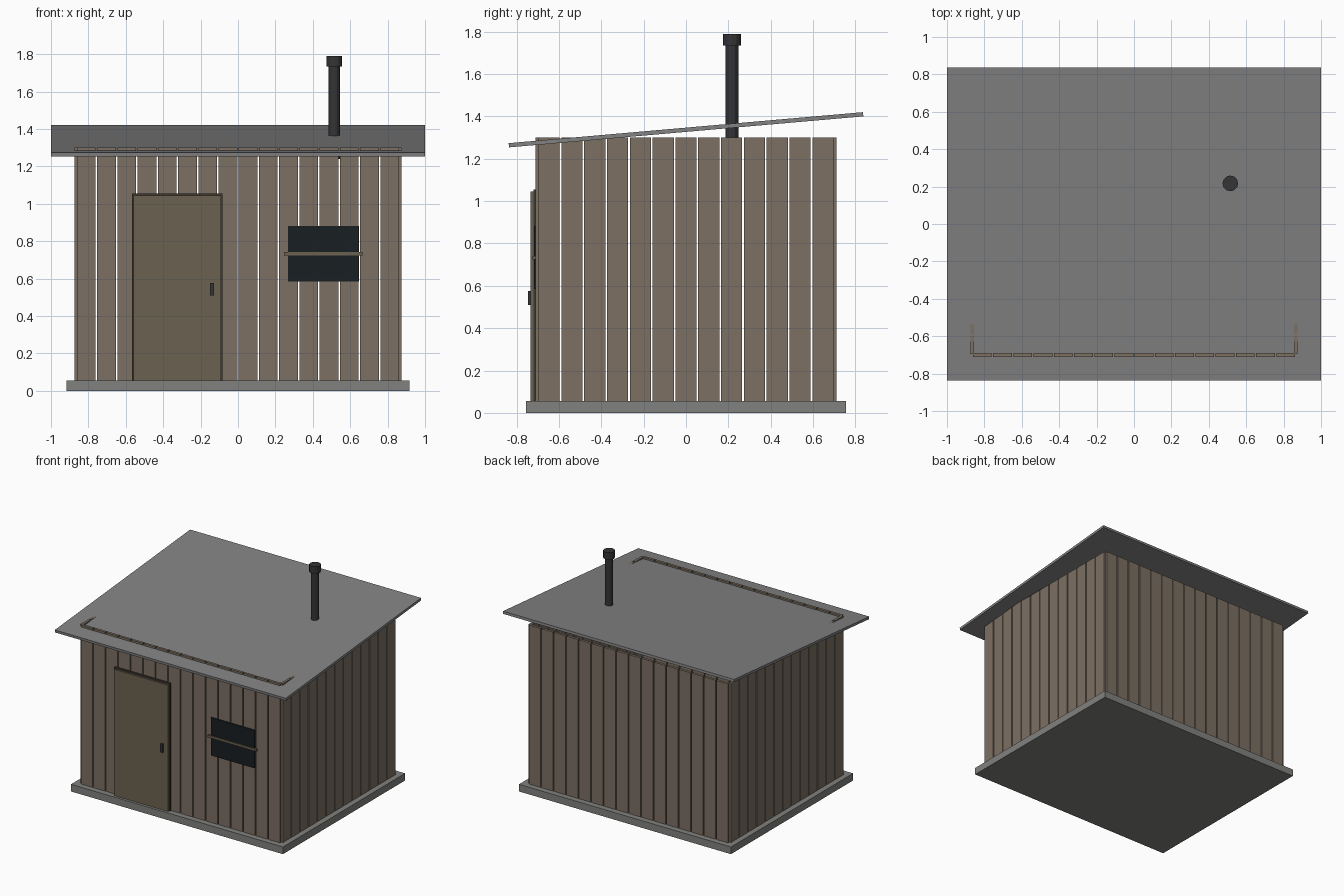
import bpy, math

if "Cube" in bpy.data.objects:
    bpy.data.objects.remove(bpy.data.objects["Cube"])


def mat(name, r, g, b):
    m = bpy.data.materials.new(name)
    m.diffuse_color = (r, g, b, 1)
    m.use_nodes = True
    m.node_tree.nodes["Principled BSDF"].inputs["Base Color"].default_value = m.diffuse_color
    return m


WOOD = mat("weathered_wood", 0.20, 0.16, 0.125)
DOOR = mat("door_wood", 0.145, 0.122, 0.082)
TRIM = mat("dark_trim", 0.05, 0.04, 0.032)
GLASS = mat("dark_glass", 0.009, 0.013, 0.015)
IRON = mat("dark_iron", 0.035, 0.035, 0.038)
SHEET = mat("roof_sheet", 0.22, 0.225, 0.22)
STONE = mat("concrete", 0.22, 0.22, 0.21)


def box(name, x, y, z, material, tilt=0):
    """Box from (min, max) pairs on each axis."""
    lo, hi = zip(x, y, z)
    bpy.ops.mesh.primitive_cube_add(
        size=1, location=[(a + b) / 2 for a, b in zip(lo, hi)])
    ob = bpy.context.object
    ob.name = name
    ob.scale = [b - a for a, b in zip(lo, hi)]
    bpy.ops.object.transform_apply(location=False, rotation=False, scale=True)
    ob.rotation_euler.x = tilt
    ob.data.materials.append(material)
    return ob


def tube(name, radius, z0, z1, material):
    bpy.ops.mesh.primitive_cylinder_add(
        vertices=12, radius=radius, depth=z1 - z0,
        location=(0.515, 0.217, (z0 + z1) / 2))
    ob = bpy.context.object
    ob.name = name
    ob.data.materials.append(material)


# Base slab
box("base_slab", (-0.918, 0.918), (-0.755, 0.755), (0, 0.056), STONE)

# Plank walls: hollow hut with narrow gaps between the boards
HALF_X, HALF_Y, THICK, GAP = 0.865, 0.70, 0.01, 0.004
HEIGHT = (0.055, 1.30)


def spans(half, count):
    step = 2 * half / count
    return [(-half + i * step + GAP, -half + (i + 1) * step - GAP)
            for i in range(count)]


for side, label in ((-1, "front"), (1, "back")):
    c = side * HALF_Y
    for s in spans(HALF_X, 16):
        box(label + "_plank", s, (c - THICK, c + THICK), HEIGHT, WOOD)
for side, label in ((-1, "left"), (1, "right")):
    c = side * HALF_X
    for s in spans(HALF_Y, 13):
        box(label + "_plank", (c - THICK, c + THICK), s, HEIGHT, WOOD)

# Sloping roof sheet
box("roof", (-1, 1), (-0.84, 0.84), (1.327, 1.347), SHEET, math.radians(5))

# Door with dark surround and handle
box("door_frame", (-0.567, -0.083), (-0.721, -0.705), (0.056, 1.056), TRIM)
box("door", (-0.56, -0.09), (-0.735, -0.715), (0.056, 1.045), DOOR)
box("door_handle", (-0.151, -0.129), (-0.747, -0.734), (0.51, 0.576), IRON)

# Window with cross bar
box("window", (0.267, 0.647), (-0.718, -0.705), (0.585, 0.882), GLASS)
box("window_bar", (0.245, 0.665), (-0.726, -0.71), (0.724, 0.742), DOOR)

# Stove pipe and cap
tube("stove_pipe", 0.03, 1.24, 1.74, IRON)
tube("stove_pipe_cap", 0.042, 1.735, 1.79, IRON)
